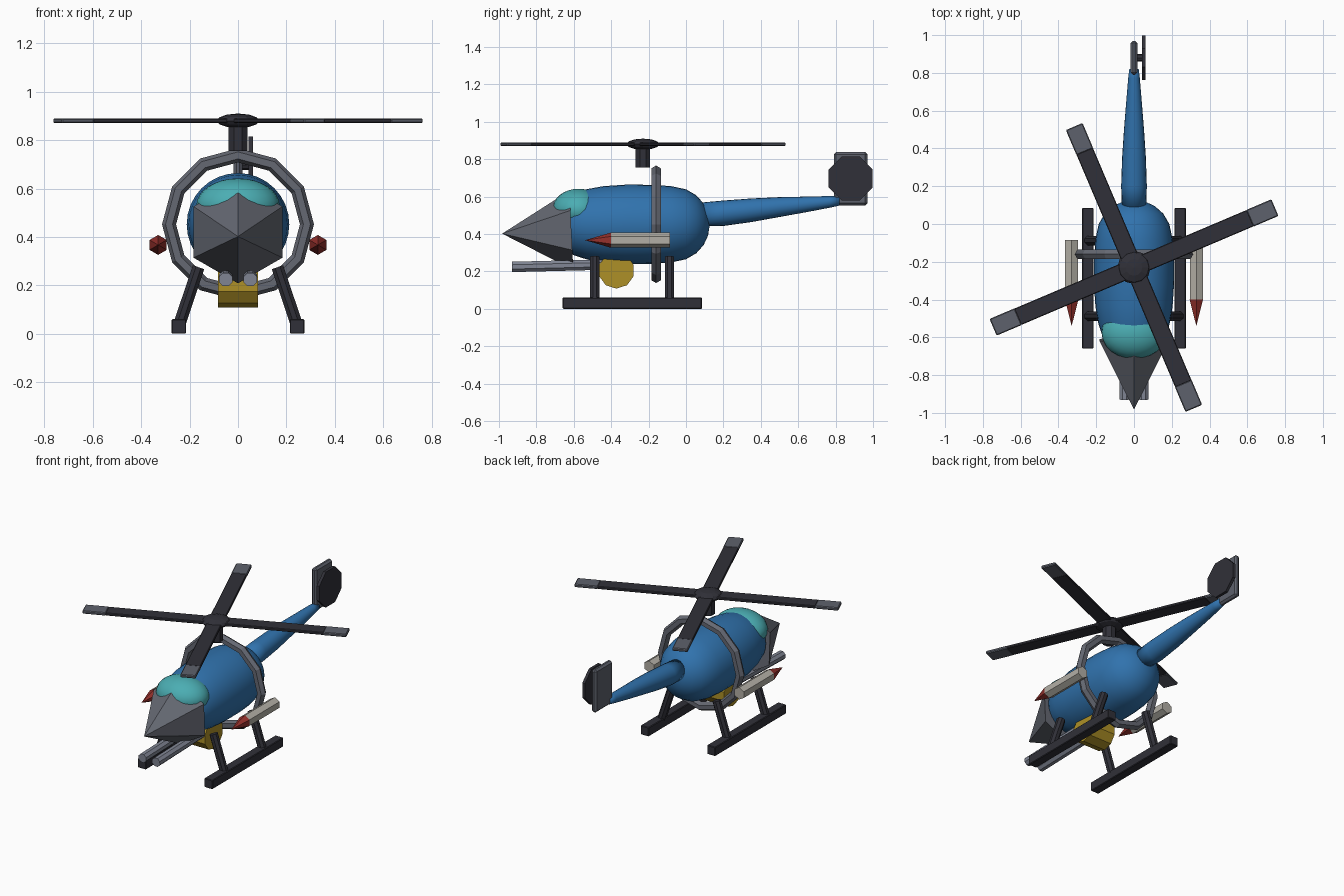
import bpy, bmesh, math
from mathutils import Vector, Matrix

if "Cube" in bpy.data.objects:
    bpy.data.objects.remove(bpy.data.objects["Cube"])

PALETTE = {
    "blue": (0.03, 0.17, 0.42), "teal": (0.07, 0.42, 0.45), "red": (0.30, 0.03, 0.025),
    "yellow": (0.42, 0.28, 0.02), "dark": (0.03, 0.03, 0.04), "grey": (0.13, 0.14, 0.17),
    "tip": (0.11, 0.12, 0.15), "barrel": (0.22, 0.24, 0.30), "bone": (0.45, 0.43, 0.38),
}
MATS = {}
for key, rgb in PALETTE.items():
    MATS[key] = bpy.data.materials.new(key)
    MATS[key].diffuse_color = (*rgb, 1)


def finish(name, bm, colour, smooth=False):
    bmesh.ops.recalc_face_normals(bm, faces=bm.faces)
    for f in bm.faces:
        f.smooth = smooth
    mesh = bpy.data.meshes.new(name)
    bm.to_mesh(mesh)
    bm.free()
    mesh.materials.append(MATS[colour])
    ob = bpy.data.objects.new(name, mesh)
    bpy.context.collection.objects.link(ob)
    return ob


def rod(name, a, b, r1, r2, sides, colour, turn=0.0):
    """Prism or cone from a to b; turn spins it about its own axis."""
    a, b = Vector(a), Vector(b)
    d = b - a
    bm = bmesh.new()
    bmesh.ops.create_cone(bm, cap_ends=True, segments=sides, radius1=r1, radius2=r2,
                          depth=d.length,
                          matrix=Matrix.Rotation(turn, 4, 'Z'))
    bmesh.ops.remove_doubles(bm, verts=bm.verts, dist=1e-5)
    rot = d.to_track_quat('Z', 'Y').to_matrix().to_4x4()
    bm.transform(Matrix.Translation((a + b) / 2) @ rot)
    return finish(name, bm, colour)


def box(name, centre, size, colour, bevel=0.0, spin=None):
    bm = bmesh.new()
    bmesh.ops.create_cube(bm, size=1, matrix=Matrix.Diagonal((*size, 1)))
    if bevel:
        bmesh.ops.bevel(bm, geom=bm.edges[:], offset=bevel, segments=1, affect='EDGES')
    bm.transform(Matrix.Translation(centre))
    if spin is not None:
        bm.transform(spin)
    return finish(name, bm, colour)


def lathe(name, profile, sides, colour):
    """Smooth skin of rings along y; profile rows are (y, z centre, radius)."""
    bm = bmesh.new()
    rings = []
    for y, z, r in profile:
        rings.append([bm.verts.new((r * math.cos(2 * math.pi * i / sides), y,
                                    z + r * math.sin(2 * math.pi * i / sides)))
                      for i in range(sides)])
    for p, q in zip(rings, rings[1:]):
        for i in range(sides):
            j = (i + 1) % sides
            bm.faces.new((p[i], p[j], q[j], q[i]))
    bm.faces.new(rings[0])
    bm.faces.new(rings[-1])
    return finish(name, bm, colour, True)


def ellipsoid(name, centre, radii, u, v, colour, smooth):
    bm = bmesh.new()
    bmesh.ops.create_uvsphere(bm, u_segments=u, v_segments=v, radius=1)
    bm.transform(Matrix.Translation(centre) @ Matrix.Diagonal((*radii, 1)))
    return finish(name, bm, colour, smooth)


# fuselage, canopy and nose
body = [(-.70, .03), (-.685, .08), (-.65, .13), (-.60, .165), (-.53, .188), (-.44, .204),
        (-.32, .212), (-.18, .211), (-.08, .204), (0, .187), (.055, .155), (.095, .11),
        (.118, .06), (.125, .015)]
lathe("fuselage", [(y, .452, r) for y, r in body], 32, "blue")
ellipsoid("canopy", (0, -.575, .53), (.172, .14, .112), 24, 16, "teal", True)
rod("nose_cone", (0, -.613, .42), (0, -.983, .402), .212, 0, 6, "grey", math.pi / 2 * 0)

# tail boom, fin and tail rotor
lathe("tail_boom", [(.09, .505, .064), (.2, .511, .068), (.35, .527, .063), (.5, .544, .053),
                    (.65, .559, .041), (.77, .572, .031), (.82, .577, .025)], 20, "blue")
box("tail_fin", (0, .88, .695), (.036, .18, .285), "tip", .012)
rod("tail_rotor_disc", (.043, .88, .697), (.062, .88, .697), .127, .127, 8, "dark", math.pi / 8)
rod("tail_rotor_shaft", (0, .88, .697), (.05, .88, .697), .02, .02, 8, "dark")

# main rotor
HUB = Vector((0, -.23, .88))
rod("rotor_mast", HUB - Vector((0, 0, .125)), HUB, .042, .042, 8, "dark", math.pi / 8)
ellipsoid("rotor_hub", HUB, (.088, .088, .03), 12, 6, "dark", False)
for k in range(4):
    spin = Matrix.Translation(HUB) @ Matrix.Rotation(math.radians(23 + 90 * k), 4, 'Z')
    box(f"rotor_blade_{k + 1}", (.335, 0, 0), (.67, .094, .018), "dark", .004, spin)
    box(f"blade_tip_{k + 1}", (.738, 0, 0), (.145, .096, .02), "tip", .005, spin)

# ring around the fuselage
bm = bmesh.new()
N, M, R, r = 12, 6, .285, .029
rings = []
for i in range(N):
    t = 2 * math.pi * i / N
    ring = []
    for j in range(M):
        p = 2 * math.pi * j / M
        d = R + r * math.cos(p)
        ring.append(bm.verts.new((d * math.cos(t), -.16 + r * math.sin(p), .452 + d * math.sin(t))))
    rings.append(ring)
for i in range(N):
    a, b = rings[i], rings[(i + 1) % N]
    for j in range(M):
        k = (j + 1) % M
        bm.faces.new((a[j], a[k], b[k], b[j]))
finish("body_ring", bm, "grey")

# ammunition drum under the belly
rod("belly_drum", (-.083, -.372, .205), (.083, -.372, .205), .097, .097, 10, "yellow", 0)

# paired parts: skids, struts, gun barrels, missiles
for s, side in ((-1, "left"), (1, "right")):
    box(f"{side}_skid", (s * .244, -.287, .03), (.06, .745, .06), "dark", .004)
    for y, place in ((-.488, "front"), (-.088, "rear")):
        rod(f"{side}_{place}_strut", (s * .242, y, .04), (s * .163, y, .275),
            .027, .027, 8, "dark", math.pi / 8)
    rod(f"{side}_gun_barrel", (s * .05, -.93, .224), (s * .05, -.38, .238),
        .03, .03, 8, "barrel", math.pi / 8)
    rod(f"{side}_missile", (s * .33, -.085, .367), (s * .33, -.40, .367), .04, .04, 6, "bone")
    rod(f"{side}_missile_tip", (s * .33, -.40, .367), (s * .33, -.54, .367), .041, 0, 6, "red")

for m in bpy.data.materials:
    if m.users and not m.is_grease_pencil:
        m.use_nodes = True
        m.node_tree.nodes["Principled BSDF"].inputs["Base Color"].default_value = m.diffuse_color
